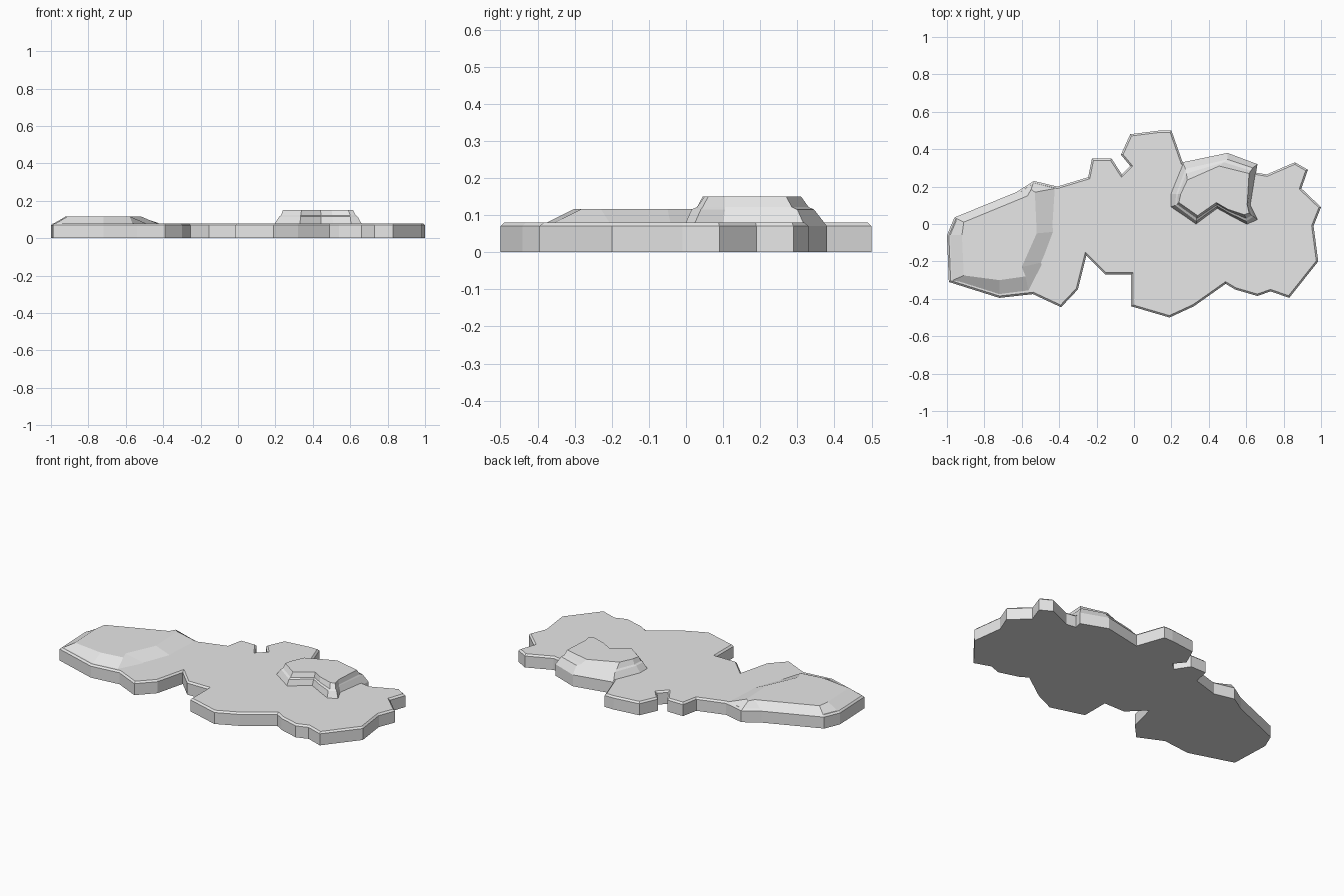
import bpy
import bmesh

# Remove the default object
default_cube = bpy.data.objects.get("Cube")
if default_cube:
    bpy.data.objects.remove(default_cube, do_unlink=True)

# Single stone colour
stone = bpy.data.materials.new("light grey stone")
stone.use_nodes = True
stone_colour = (0.8, 0.8, 0.8, 1.0)
stone.diffuse_color = stone_colour
stone.node_tree.nodes["Principled BSDF"].inputs["Base Color"].default_value = stone_colour


def finish(name, bm):
    """Turn a bmesh into a flat shaded object."""
    bmesh.ops.recalc_face_normals(bm, faces=bm.faces[:])
    mesh = bpy.data.meshes.new(name)
    bm.to_mesh(mesh)
    bm.free()
    mesh.materials.append(stone)
    part = bpy.data.objects.new(name, mesh)
    bpy.context.collection.objects.link(part)
    return part


def loft(rings):
    """Join matching outlines (in hundredths) stacked at given heights."""
    bm = bmesh.new()
    loops = [[bm.verts.new((x / 100, y / 100, z)) for x, y in outline]
             for z, outline in rings]
    for low, high in zip(loops, loops[1:]):
        for i in range(len(low)):
            j = (i + 1) % len(low)
            bm.faces.new((low[i], low[j], high[j], high[i]))
    bm.faces.new(loops[0][::-1])
    top = bm.faces.new(loops[-1])
    return bm, top


# Ground slab: jagged outline with a narrow chamfer round the top
slab_outline = [
    (-99, -31), (-72, -39.5), (-54, -37.5), (-39, -44.5), (-30, -35),
    (-25.5, -17), (-15.5, -27), (-1.5, -27), (-1.5, -44), (19, -50),
    (32, -44), (49, -32), (54, -35), (66, -38.5), (73, -36), (83, -39.5),
    (98.5, -20), (96, -1), (100, 9), (89.5, 19), (93, 29), (86, 33),
    (71, 26.5), (65, 27.5), (66, 32), (50, 38), (26, 33), (20, 50), (14, 50),
    (-2, 48), (-7, 37), (-2, 31), (-6.5, 26.5), (-12, 35), (-22.5, 35),
    (-24.5, 25), (-41, 20), (-53.5, 23), (-63, 17), (-96, 3.5), (-100, -6)]
slab_height, chamfer = 0.07, 0.01
bm, top = loft([(0, slab_outline), (slab_height, slab_outline)])
bmesh.ops.recalc_face_normals(bm, faces=bm.faces[:])
bmesh.ops.inset_region(bm, faces=[top], thickness=chamfer, use_even_offset=True)
for vert in top.verts:
    vert.co.z += chamfer
finish("ground_slab", bm)

# Broad plateau at the right end, sloping into the slab
plateau_foot = [
    (-99, -31), (-72, -39.5), (-56, -37.5), (-47, -20), (-41, -4),
    (-39.5, 19.5), (-53.5, 23), (-63, 17), (-96, 3.5), (-100, -6)]
plateau_top = [
    (-91, -27.5), (-72, -30), (-58, -28), (-60, -23), (-52, -5),
    (-53, 17), (-55, 18.5), (-57, 15), (-91, 1), (-92, -6)]
bm, top = loft([(slab_height, plateau_foot), (0.117, plateau_top)])
finish("plateau", bm)

# Small stepped mound with a notch in its front
mound_foot = [
    (19, 9), (19, 16), (26, 33), (50, 38), (66, 32), (62.5, 10),
    (66.5, 2), (60.5, -0.5), (51, 4.5), (44.5, 8), (33, -0.5)]
mound_ledge = [
    (22, 10), (22.5, 16), (27.5, 29.5), (50, 34.5), (63.5, 30), (61, 10.5),
    (64, 4), (60, 1.5), (50.5, 6), (44.5, 9.5), (33.5, 1.5)]
mound_step = [
    (23, 10.5), (23.5, 16), (28, 27), (48, 33), (62.5, 28.5), (61, 10.5),
    (63, 4.5), (60, 3), (50.5, 7), (44.5, 10.5), (33.5, 3)]
mound_top = [
    (24, 11.5), (25, 16), (28.5, 23.5), (45.5, 31), (61.5, 27), (60.5, 10.5),
    (61.5, 6), (59, 5), (50, 8), (44, 11.5), (34, 4.5)]
bm, top = loft([(slab_height, mound_foot), (0.115, mound_ledge),
                (0.122, mound_step), (0.15, mound_top)])
finish("stepped_mound", bm)
